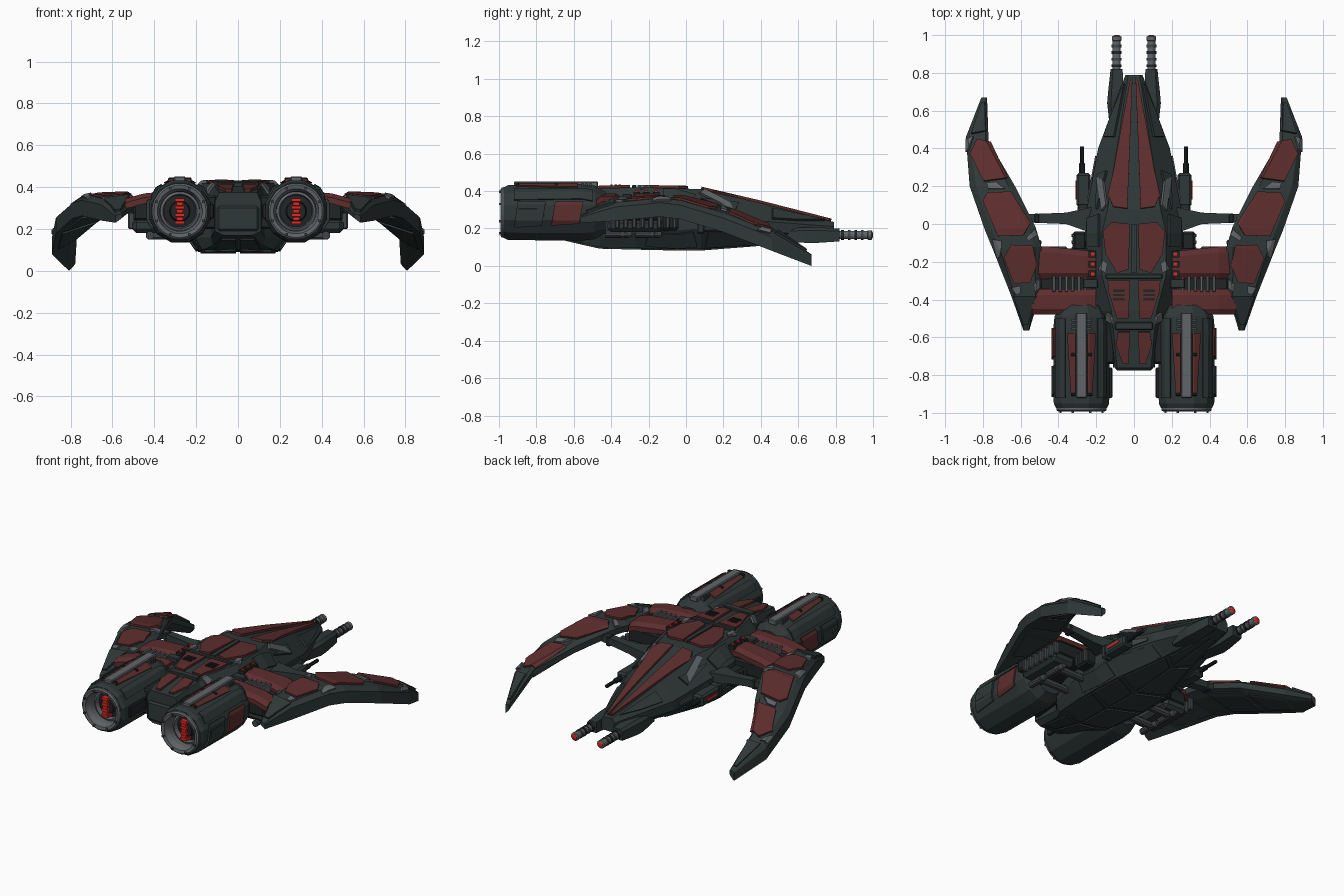
import bpy, bmesh, math
from mathutils import Vector

if "Cube" in bpy.data.objects:
    bpy.data.objects.remove(bpy.data.objects["Cube"])


def material(name, r, g, b):
    m = bpy.data.materials.new(name)
    m.diffuse_color = (r, g, b, 1)
    m.use_nodes = True
    m.node_tree.nodes["Principled BSDF"].inputs["Base Color"].default_value = m.diffuse_color
    return m


HULL = material("dark green grey", .028, .040, .039)
DARK = material("charcoal", .014, .018, .019)
RED = material("dull red", .110, .026, .026)
GREY = material("mid grey", .120, .130, .138)
STEEL = material("dark steel", .055, .062, .066)
GLOW = material("bright red", .75, .02, .015)


def finish(name, bm, mat, mirror=True, solid=0, bevel=0):
    me = bpy.data.meshes.new(name)
    bm.to_mesh(me)
    bm.free()
    me.materials.append(mat)
    ob = bpy.data.objects.new(name, me)
    bpy.context.collection.objects.link(ob)
    if mirror:
        ob.modifiers.new("mirror", 'MIRROR')
    if solid:
        s = ob.modifiers.new("solid", 'SOLIDIFY')
        s.thickness, s.offset = solid, 1
    if bevel:
        ob.modifiers.new("bevel", 'BEVEL').width = bevel
    return ob


def loft(name, rings, mat, closed=True, caps=True, **kw):
    bm = bmesh.new()
    vs = [[bm.verts.new(p) for p in r] for r in rings]
    n = len(rings[0])
    for a, b in zip(vs, vs[1:]):
        for i in range(n if closed else n - 1):
            j = (i + 1) % n
            bm.faces.new((a[i], a[j], b[j], b[i]))
    if caps:
        bm.faces.new(vs[0])
        bm.faces.new(vs[-1])
    bmesh.ops.recalc_face_normals(bm, faces=bm.faces)
    return finish(name, bm, mat, **kw)


def lathe(name, x, z, profile, mat, n=16, caps=True):
    """Turned part along y; profile holds (radius, y)."""
    turn = [math.tau * (i + .5) / n for i in range(n)]
    return loft(name, [[(x + r * math.cos(a), y, z + r * math.sin(a)) for a in turn]
                       for r, y in profile], mat, caps=caps)


def box(name, x, y, z, mat, bevel=0):
    return loft(name, [[(i, y[0], z[0]), (i, y[1], z[0]), (i, y[1], z[1]), (i, y[0], z[1])]
                       for i in x], mat, bevel=bevel)


def drape(name, src, poly, mat, t=.012, axis=2, sign=1):
    """Armour plate: cut a convex outline out of a surface and thicken it."""
    bm = bmesh.new()
    bm.from_mesh(src.data)
    bmesh.ops.delete(bm, geom=[f for f in bm.faces if f.normal[axis] * sign < .1], context='FACES')
    u, v = [i for i in range(3) if i != axis]

    def vec(a, b):
        w = Vector((0, 0, 0))
        w[u], w[v] = a, b
        return w
    mid = vec(sum(p[0] for p in poly) / len(poly), sum(p[1] for p in poly) / len(poly))
    for (a, b), (c, d) in zip(poly, poly[1:] + poly[:1]):
        no, co = vec(d - b, a - c), vec(a, b)
        if no.dot(mid - co) > 0:
            no = -no
        bmesh.ops.bisect_plane(bm, geom=bm.verts[:] + bm.edges[:] + bm.faces[:],
                               plane_co=co, plane_no=no, clear_outer=True)
    return finish(name, bm, mat, solid=t)


# main hull: y, top half width, top z, waist half width, waist upper z, waist lower z, belly half width, belly z
stations = [(.79, .03, .235, .045, .21, .165, .03, .15), (.40, .09, .335, .19, .24, .18, .10, .115),
            (.08, .14, .41, .25, .29, .20, .18, .09), (-.05, .17, .415, .26, .31, .19, .19, .09),
            (-.27, .17, .42, .25, .32, .18, .19, .095), (-.46, .12, .415, .20, .33, .16, .17, .10),
            (-.55, .11, .405, .13, .35, .16, .12, .12), (-.76, .09, .375, .11, .33, .19, .07, .17)]
hull = loft("hull", [[(0, y, zt), (wt, y, zt), (ww, y, zu), (ww, y, zl), (wb, y, zb), (0, y, zb)]
                     for y, wt, zt, ww, zu, zl, wb, zb in stations], HULL, closed=False)

# hull top plates
for name, poly, mat in [
    ("nose_panel", [(.008, .775), (.027, .76), (.09, .39), (.135, .15), (.11, .09), (.035, .08)], RED),
    ("nose_corner", [(.14, .10), (.157, .23), (.19, .25), (.165, .07)], GREY),
    ("nose_side_plate", [(.105, .42), (.165, .40), (.235, .10), (.195, .08), (.19, .26), (.14, .28)], HULL),
    ("nose_front_plate", [(.045, .74), (.105, .60), (.155, .46), (.10, .46)], HULL),
    ("mid_panel", [(.02, .0), (.12, .01), (.165, -.04), (.15, -.16), (.09, -.26), (.03, -.24)], RED),
    ("mid_side_plate", [(.18, .05), (.24, .03), (.24, -.12), (.18, -.12)], HULL),
    ("mid_corner", [(.14, -.21), (.165, -.19), (.18, -.24), (.15, -.26)], GREY),
    ("rear_panel", [(.02, -.30), (.14, -.30), (.135, -.36), (.09, -.50), (.03, -.50)], RED),
    ("rear_corner", [(.11, -.49), (.14, -.47), (.14, -.51), (.11, -.53)], GREY),
    ("tail_panel", [(.02, -.57), (.085, -.57), (.095, -.64), (.06, -.74), (.03, -.74)], RED),
]:
    drape(name, hull, poly, mat, .014)
box("spine_ridge", (.0, .012), (-.26, .0), (.40, .43), HULL)
box("cross_band", (.0, .15), (-.29, -.265), (.40, .432), HULL, .004)
box("tail_band", (.0, .10), (-.56, -.52), (.38, .425), HULL, .004)
for i in range(3):
    box(f"vent_slot_{i}", (.05, .11), (-.36 - i * .022, -.348 - i * .022), (.40, .436), DARK)

# belly plates
for i, poly in enumerate([[(.01, .70), (.03, .70), (.08, .42), (.01, .36)],
                          [(.01, .33), (.09, .39), (.16, .10), (.01, .02)],
                          [(.01, -.01), (.17, .07), (.18, -.14), (.01, -.22)],
                          [(.01, -.25), (.18, -.17), (.16, -.42), (.01, -.48)],
                          [(.01, -.51), (.11, -.48), (.08, -.70), (.01, -.70)],
                          [(.19, .06), (.245, .04), (.25, -.20), (.20, -.22)],
                          [(.11, .38), (.18, .38), (.235, .12), (.18, .10)]]):
    drape(f"belly_plate_{i}", hull, poly, HULL, .008, sign=-1)
drape("flank_plate", hull, [(.36, .20), (.36, .22), (.12, .27), (.12, .21)], STEEL, .008, axis=0)
box("tail_block", (0, .10), (-.775, -.74), (.19, .31), HULL, .01)

# engine nacelles with open rear
EX, EZ = .278, .285
nacelle = lathe("nacelle", EX, EZ, [(.125, -.88), (.13, -.975), (.14, -.975), (.152, -.95), (.155, -.56),
                                    (.148, -.49), (.115, -.43)], HULL, 12)
lathe("nozzle", EX, EZ, [(.134, -.95), (.134, -.985), (.125, -.992), (.108, -.988), (.096, -.955),
                         (.092, -.90)], GREY, 32, caps=False)
lathe("nozzle_step", EX, EZ, [(.094, -.92), (.082, -.925), (.076, -.895)], GREY, 32, caps=False)
lathe("nozzle_core", EX, EZ, [(.094, -.885), (.094, -.895), (.05, -.90), (.045, -.93)], DARK, 24)
for i in range(-3, 4):
    w = .022 if i % 2 else .016
    box(f"glow_bar_{i + 3}", (EX - w, EX + w), (-.95, -.89), (EZ + i * .018 - .008, EZ + i * .018 + .008), GLOW)
for i in range(8):
    a = math.tau * (i + .5) / 8
    x, z = EX + .12 * math.cos(a), EZ + .12 * math.sin(a)
    box(f"nozzle_tab_{i}", (x - .006, x + .006), (-1.0, -.98), (z - .006, z + .006), STEEL)
for name, poly, mat, t in [
    ("engine_red_inner", [(.205, -.58), (.245, -.58), (.245, -.91), (.225, -.91)], RED, .008),
    ("engine_red_outer", [(.311, -.58), (.35, -.58), (.33, -.91), (.311, -.91)], RED, .008),
    ("engine_shoulder_in", [(.15, -.50), (.195, -.50), (.195, -.92), (.15, -.92)], HULL, .008),
    ("engine_shoulder_out", [(.362, -.50), (.41, -.50), (.41, -.92), (.362, -.92)], HULL, .008),
]:
    drape(name, nacelle, poly, mat, t)
box("engine_strip", (.25, .306), (-.92, -.47), (.42, .452), GREY, .005)
for i, y in enumerate([-.91, -.70]):
    box(f"engine_clamp_{i}", (.222, .334), (y, y + .016), (.40, .446), DARK, .004)
for i in range(3):
    box(f"engine_rib_{i}", (.225, .33), (-.56 + i * .022, -.548 + i * .022), (.40, .444), STEEL)
drape("engine_side_red", nacelle, [(-.72, .22), (-.70, .34), (-.55, .34), (-.57, .23)], RED, .01, axis=0)
drape("engine_side_dark", nacelle, [(-.92, .21), (-.90, .34), (-.75, .34), (-.77, .22)], HULL, .012, axis=0)
box("engine_inner_rail", (.115, .14), (-.92, -.76), (.25, .32), DARK, .005)
box("engine_outer_rail", (.42, .438), (-.90, -.76), (.26, .31), HULL, .005)
box("engine_mount", (.10, .2), (-.74, -.46), (.2, .36), DARK, .01)

# wings: inner edge point, outer edge point at each rib
ribs = [((.555, -.565, .27), (.585, -.565, .26)), ((.50, -.38, .335), (.65, -.38, .315)),
        ((.49, -.12, .348), (.745, -.14, .338)), ((.52, -.02, .35), (.79, -.03, .325)),
        ((.63, .20, .30), (.87, .20, .255)), ((.77, .44, .20), (.89, .46, .155)),
        ((.778, .67, .06), (.808, .67, .05))]
rings = []
for k, (a, b) in enumerate(ribs):
    a, b = Vector(a), Vector(b)
    up = Vector((0, 0, .004 if k in (0, 6) else .022))
    dn = Vector((0, 0, -.05 if k == 6 else -.03 if k == 0 else -.075))
    rings.append([a, a.lerp(b, .14) + up, a.lerp(b, .86) + up, b, b + dn,
                  a.lerp(b, .75) + dn * .9, a.lerp(b, .25) + dn * .7, a + dn * .5])
wing = loft("wing", rings, HULL)
for name, poly, mat in [
    ("wing_panel_front", [(.675, .24), (.765, .43), (.83, .45), (.865, .37), (.795, .225)], RED),
    ("wing_panel_mid", [(.65, .17), (.775, .165), (.80, .12), (.72, -.065), (.585, -.06), (.55, -.0)], RED),
    ("wing_panel_rear", [(.535, -.115), (.65, -.11), (.69, -.18), (.635, -.315), (.55, -.31), (.515, -.22)], RED),
    ("wing_tip_plate", [(.785, .49), (.86, .475), (.805, .64), (.788, .64)], HULL),
    ("wing_tail_plate", [(.52, -.38), (.635, -.38), (.585, -.53), (.56, -.53)], HULL),
    ("wing_patch_a", [(.85, .46), (.882, .45), (.882, .38), (.868, .40)], GREY),
    ("wing_patch_b", [(.68, .185), (.73, .22), (.78, .215), (.77, .185)], GREY),
    ("wing_patch_c", [(.53, -.03), (.57, -.07), (.56, -.09), (.515, -.06)], GREY),
    ("wing_patch_d", [(.70, -.09), (.745, -.08), (.72, -.18), (.705, -.17)], GREY),
    ("wing_patch_e", [(.60, -.325), (.645, -.335), (.625, -.375), (.60, -.365)], GREY),
    ("wing_patch_f", [(.505, -.29), (.53, -.32), (.525, -.36), (.505, -.34)], GREY),
]:
    drape(name, wing, poly, mat, .012)
for i, poly in enumerate([[(.68, .22), (.84, .22), (.86, .42), (.78, .42)],
                          [(.56, -.01), (.75, -.02), (.83, .18), (.65, .18)],
                          [(.53, -.34), (.63, -.34), (.71, -.13), (.52, -.13)]]):
    drape(f"wing_under_plate_{i}", wing, poly, HULL, .008, sign=-1)

# pylons joining hull and wings
for name, y0, y1, slant, end in [("front_pylon", -.29, -.14, .02, .515), ("rear_pylon", -.48, -.345, .0, .54)]:
    loft(name, [[(x, y0, z - .05), (x, y0, z - .02), (x, y0 + .03, z), (x, y1 - .03 + s, z),
                 (x, y1 + s, z - .02), (x, y1 + s, z - .05)]
                for x, z, s in [(.20, .38, 0), (.26, .388, 0), (.45, .37, slant), (end, .345, slant)]], RED)
box("pylon_core", (.2, .50), (-.46, -.13), (.24, .33), DARK, .01)
box("pylon_belly", (.34, .505), (-.42, -.12), (.18, .25), HULL, .02)
box("pylon_inner_bar", (.19, .27), (-.34, -.29), (.30, .385), HULL, .005)
for i in range(6):
    x = .25 + i * .033
    box(f"pylon_rib_{i}", (x, x + .017), (-.36, -.275), (.30, .372), GREY, .004)
for i in range(7):
    y = -.38 + i * .045
    box(f"side_rib_{i}", (.49, .525), (y, y + .025), (.20, .28), STEEL, .006)
for i, y in enumerate([-.34, -.18]):
    lathe(f"under_pipe_{i}", .42, .17, [(.02, y - .09), (.02, y + .03), (.014, y + .05)], STEEL, 10)
    box(f"under_brace_{i}", (.2, .44), (y - .02, y + .02), (.15, .19), STEEL, .01)
for i in range(3):
    y = -.16 - i * .052
    box(f"marker_light_{i}", (.21, .228), (y - .008, y + .008), (.38, .402), GLOW)
    box(f"marker_base_{i}", (.20, .24), (y - .017, y + .017), (.37, .396), DARK)

# forward struts
loft("front_strut", [[(x, y - d, z - h), (x, y + d, z - h), (x, y + d, z + h), (x, y - d, z + h)]
                     for x, y, z, d, h in [(.22, .02, .28, .07, .035), (.36, .03, .29, .03, .025),
                                           (.56, .03, .31, .022, .02)]], HULL)
box("strut_joint", (.50, .53), (.005, .055), (.27, .33), DARK, .006)

# side pods with slim guns
box("side_pod", (.23, .305), (.09, .27), (.18, .25), HULL, .012)
box("side_pod_light", (.28, .309), (.13, .23), (.208, .222), GLOW)
box("side_pod_cap", (.24, .30), (.06, .10), (.17, .26), HULL, .01)
lathe("side_gun", .275, .215, [(.016, .25), (.016, .32), (.011, .325), (.011, .41)], DARK, 10)
box("side_machinery", (.25, .325), (-.15, -.04), (.19, .29), DARK, .012)
for i in range(3):
    box(f"machinery_fin_{i}", (.3, .332), (-.14 + i * .035, -.122 + i * .035), (.2, .285), STEEL, .004)

# nose guns
GX, GZ = .092, .165
loft("gun_housing", [[(GX - a, y, GZ - h), (GX + b, y, GZ - h), (GX + b, y, GZ + h * .6), (GX + b * .6, y, GZ + h),
                      (GX - a, y, GZ + h)]
                     for y, a, b, h in [(.50, .03, .035, .03), (.64, .04, .05, .042), (.70, .035, .045, .042),
                                        (.82, .032, .032, .034)]], HULL)
lathe("gun_barrel", GX, GZ, [(.022, .80), (.022, .97), (.026, .972), (.026, .992), (.018, .996)], GREY)
for i in range(4):
    y = .83 + i * .035
    lathe(f"barrel_ring_{i}", GX, GZ, [(.027, y), (.027, y + .015)], STEEL if i % 2 else DARK)
lathe("barrel_tip", GX, GZ, [(.018, .985), (.018, .997), (.010, 1.0)], GLOW, 12)
